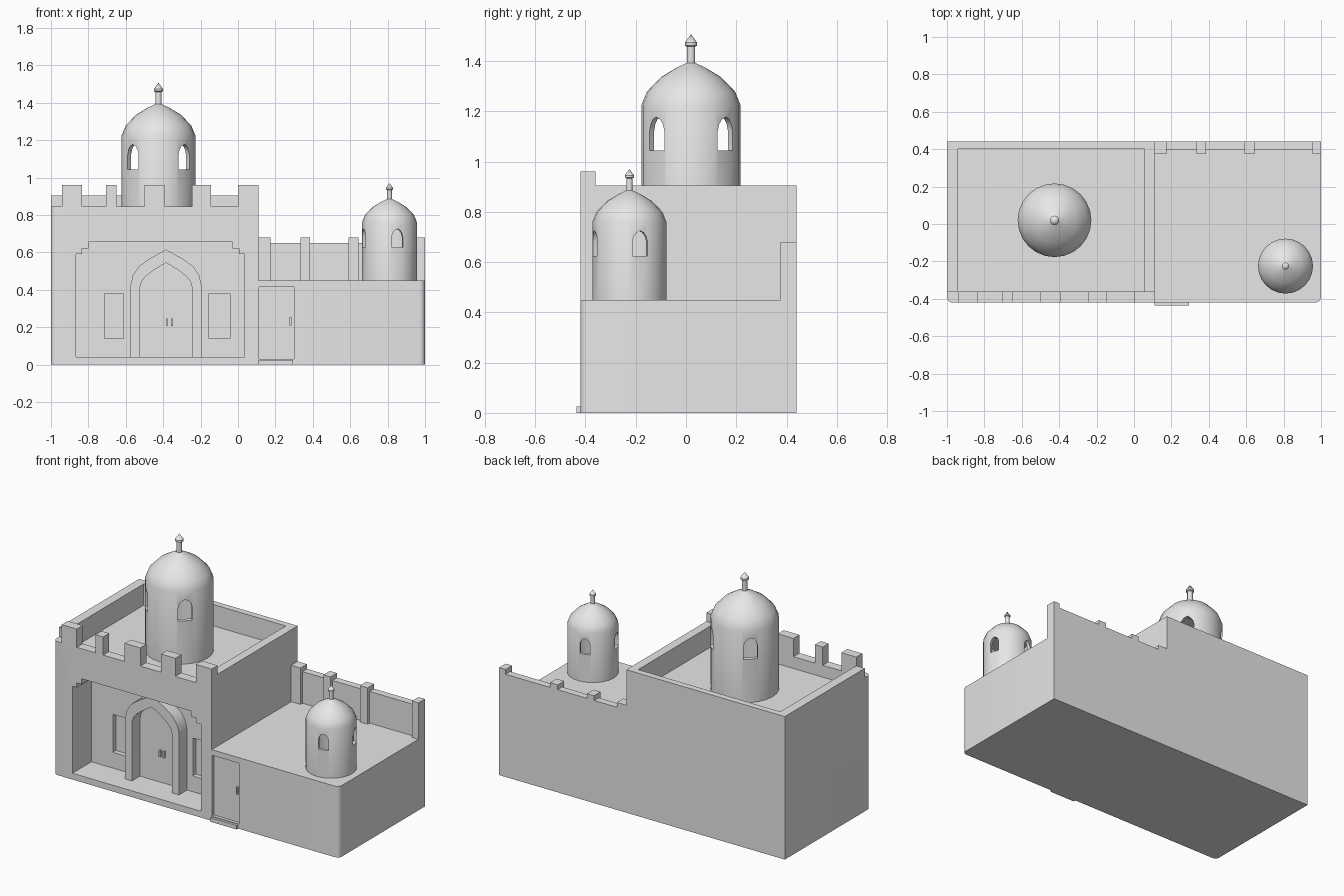
import bpy, bmesh, math
from mathutils import Matrix

cube = bpy.data.objects.get("Cube")
if cube:
    bpy.data.objects.remove(cube, do_unlink=True)

stone = bpy.data.materials.new("pale_grey_stone")
stone.use_nodes = True
stone.diffuse_color = (0.8, 0.8, 0.8, 1)
stone.node_tree.nodes["Principled BSDF"].inputs["Base Color"].default_value = (0.8, 0.8, 0.8, 1)


def finish(name, bm):
    bmesh.ops.recalc_face_normals(bm, faces=bm.faces)
    mesh = bpy.data.meshes.new(name)
    bm.to_mesh(mesh)
    bm.free()
    mesh.materials.append(stone)
    obj = bpy.data.objects.new(name, mesh)
    bpy.context.collection.objects.link(obj)
    return obj


def prism(name, pts, axis, lo, hi):
    """Extrude a plan (axis z) or an elevation (axis y) from lo to hi."""
    bm = bmesh.new()
    place = (lambda u, v, w: (u, v, w)) if axis == "z" else (lambda u, v, w: (u, w, v))
    face = bm.faces.new([bm.verts.new(place(u, v, lo)) for u, v in pts])
    new = bmesh.ops.extrude_face_region(bm, geom=[face])["geom"]
    verts = [g for g in new if isinstance(g, bmesh.types.BMVert)]
    bmesh.ops.translate(bm, verts=verts, vec=place(0, 0, hi - lo))
    return finish(name, bm)


def box(name, x0, x1, y0, y1, z0, z1):
    return prism(name, [(x0, y0), (x1, y0), (x1, y1), (x0, y1)], "z", z0, z1)


def carve(obj, cutters):
    """Subtract the cutters, bake the result and delete the cutters."""
    for c in cutters:
        c.hide_render = True
        mod = obj.modifiers.new("cut", "BOOLEAN")
        mod.operation, mod.solver, mod.object = "DIFFERENCE", "EXACT", c
    graph = bpy.context.evaluated_depsgraph_get()
    mesh = bpy.data.meshes.new_from_object(obj.evaluated_get(graph))
    obj.modifiers.clear()
    obj.data = mesh
    mesh.materials.clear()
    mesh.materials.append(stone)
    mesh.polygons.foreach_set("material_index", [0] * len(mesh.polygons))
    for c in cutters:
        bpy.data.objects.remove(c, do_unlink=True)


def smooth(obj, degrees=30):
    obj.data.shade_smooth()
    obj.data.set_sharp_from_angle(angle=math.radians(degrees))


def corner(x, y, sx, r=0.03):
    """Rounded front corner of a plan; sx is the outward x direction."""
    arc = [math.radians(a) for a in (0, 22.5, 45, 67.5, 90)]
    return [(x - sx * r + sx * r * math.cos(a), y + r - r * math.sin(a)) for a in arc]


FRONT, BACK, SPLIT = -0.42, 0.44, 0.11
NICHE = -0.23

# Main hall: roof pit, battlements and stepped porch are carved from one block
hall = prism("main_hall", corner(-1, FRONT, -1) + [(SPLIT, FRONT), (SPLIT, BACK), (-1, BACK)],
             "z", 0, 0.96)
cuts = [box("cut", -1.1, 0.2, -0.36, 0.6, 0.905, 1.1),
        box("cut", -0.94, 0.055, -0.36, 0.4, 0.77, 1.1)]
for x0, x1 in ((-1.1, -0.94), (-0.835, -0.705), (-0.65, -0.5), (-0.39, -0.245), (-0.145, 0)):
    cuts.append(box("cut", x0, x1, -0.6, -0.36, 0.845, 1.1))
half = [(0.45, 0.04), (0.45, 0.59), (0.42, 0.59), (0.42, 0.62), (0.385, 0.62), (0.385, 0.655)]
mid = -0.415
steps = [(mid + u, z) for u, z in half] + [(mid - u, z) for u, z in reversed(half)]
cuts.append(prism("cut", steps, "y", -0.6, NICHE))
for x0, x1 in ((-0.715, -0.612), (-0.155, -0.042)):
    cuts.append(box("cut", x0, x1, -0.3, NICHE + 0.03, 0.14, 0.38))
carve(hall, cuts)
smooth(hall)

# Pointed portal frame with its pair of door handles
outer = [(0.19, 0.04), (0.19, 0.42), (0.178, 0.475), (0.145, 0.525), (0.09, 0.565), (0, 0.615)]
inner = [(0.14, 0.04), (0.14, 0.41), (0.13, 0.445), (0.105, 0.475), (0.065, 0.505), (0, 0.545)]
portal = -0.385


def arch(side):
    return [(portal - u, z) for u, z in side] + [(portal + u, z) for u, z in reversed(side[:-1])]


frame = prism("portal_frame", arch(outer) + arch(inner)[::-1], "y", NICHE - 0.08, NICHE)
smooth(frame)
for name, x in (("right", -0.381), ("left", -0.353)):
    box("portal_handle_" + name, x - 0.005, x + 0.005, NICHE - 0.015, NICHE, 0.205, 0.245)

# Lower wing with recessed side door
wing = prism("lower_wing", [(SPLIT, BACK), (SPLIT, FRONT)] + corner(1, FRONT, 1)[::-1] + [(1, BACK)],
             "z", 0, 0.45)
carve(wing, [box("cut", SPLIT + 0.003, 0.3, -0.6, FRONT + 0.02, 0.03, 0.415)])
smooth(wing)
box("side_door_handle", 0.275, 0.285, FRONT + 0.005, FRONT + 0.02, 0.21, 0.255)
box("side_door_step", SPLIT, 0.295, FRONT - 0.015, FRONT, 0, 0.025)

# Back parapet of the wing: thin wall between taller piers
piers = ((SPLIT, 0.175), (0.335, 0.385), (0.59, 0.645), (0.955, 1))
for i, (x0, x1) in enumerate(piers):
    box("wing_pier_%d" % (i + 1), x0, x1, 0.375, BACK, 0.45, 0.68)
    if i:
        box("wing_parapet_%d" % i, piers[i - 1][1], x0, 0.395, BACK, 0.45, 0.65)


def tower(name, x, y, r, base, eaves, turn):
    """Hollow drum with dome, finial and four arched openings."""
    dome = [(0, 1.43), (0.125, 1.26), (0.125, 1.2), (0.085, 1.18), (0.085, 0.85),
            (0.3, 0.75), (0.61, 0.56), (0.89, 0.27), (1, 0)]
    path = [(u * r, eaves + v * r) for u, v in dome]
    path += [(r, base), (r * 0.87, base), (r * 0.87, eaves), (0, eaves)]
    bm = bmesh.new()
    vs = [bm.verts.new((u, 0, z)) for u, z in path]
    es = [bm.edges.new(pair) for pair in zip(vs, vs[1:])]
    bmesh.ops.spin(bm, geom=vs + es, cent=(0, 0, 0), axis=(0, 0, 1),
                   angle=math.tau, steps=24)
    bmesh.ops.remove_doubles(bm, verts=bm.verts, dist=0.0005)
    obj = finish(name, bm)
    side = [(0.21, -0.92), (0.21, -0.52), (0.17, -0.38), (0.1, -0.29), (0, -0.24)]
    window = [(u * r, eaves + v * r) for u, v in side]
    window += [(-u, z) for u, z in reversed(window[:-1])]
    cutters = []
    for k in range(4):
        c = prism("cut", window, "y", -1.3 * r, -0.5 * r)
        c.data.transform(Matrix.Rotation(math.radians(turn + 90 * k), 4, "Z"))
        cutters.append(c)
    carve(obj, cutters)
    obj.data.transform(Matrix.Translation((x, y, 0)))
    smooth(obj, 35)


tower("large_domed_tower", -0.425, 0.02, 0.197, 0.77, 1.225, 45)
tower("small_domed_tower", 0.81, -0.225, 0.147, 0.45, 0.76, 17)
